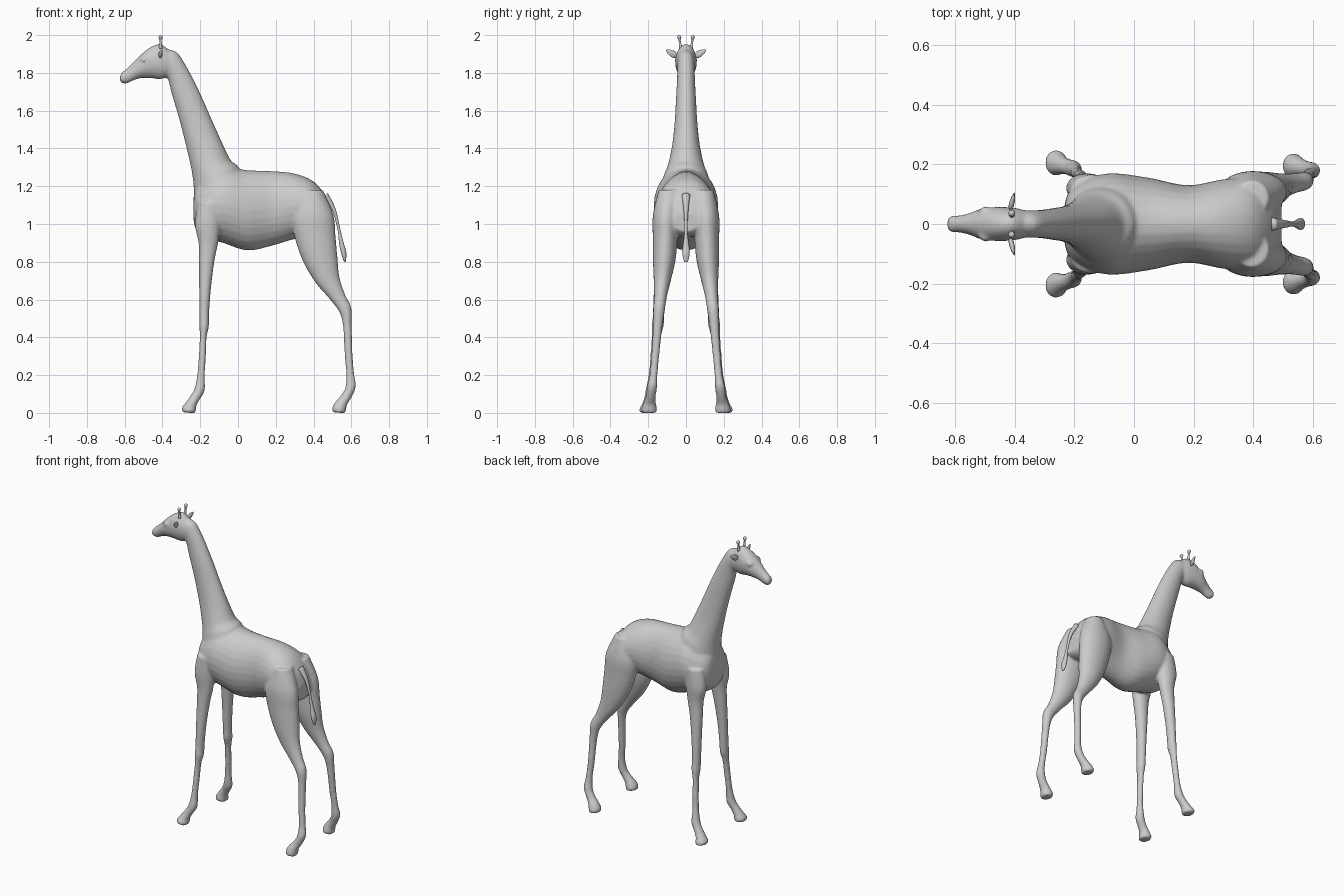
import bpy, bmesh, math
from mathutils import Vector, Matrix


def finish(name, bm):
    bmesh.ops.recalc_face_normals(bm, faces=bm.faces)
    me = bpy.data.meshes.new(name)
    bm.to_mesh(me)
    bm.free()
    for p in me.polygons:
        p.use_smooth = True
    ob = bpy.data.objects.new(name, me)
    bpy.context.collection.objects.link(ob)
    return ob


def spline(p0, p1, p2, p3, t):
    return [0.5 * (2 * b + (c - a) * t + (2 * a - 5 * b + 4 * c - d) * t * t
                   + (3 * b - a - 3 * c + d) * t ** 3)
            for a, b, c, d in zip(p0, p1, p2, p3)]


def loft(name, secs, side=1, n=28, sub=5):
    """Section: profile ends (ax, az) and (bx, bz), side offset y, half width w."""
    pts = [secs[0]] + list(secs) + [secs[-1]]
    rows = [spline(*pts[i:i + 4], k / sub) for i in range(len(secs) - 1) for k in range(sub)]
    rows.append(secs[-1])
    bm = bmesh.new()
    rings = []
    for ax, az, bx, bz, y, w in rows:
        ring = []
        for j in range(n):
            a = 2 * math.pi * j / n
            c, s = (1 + math.cos(a)) / 2, math.sin(a)
            ring.append(bm.verts.new((ax + (bx - ax) * c, side * (y + w * s), az + (bz - az) * c)))
        rings.append(ring)
    for r, q in zip(rings, rings[1:]):
        for j in range(n):
            k = (j + 1) % n
            bm.faces.new((r[j], r[k], q[k], q[j]))
    bm.faces.new(rings[0])
    bm.faces.new(rings[-1])
    return finish(name, bm)


def ball(name, loc, scale, rot=None, taper=0):
    bm = bmesh.new()
    bmesh.ops.create_uvsphere(bm, u_segments=20, v_segments=12, radius=1)
    for v in bm.verts:
        f = 1 - taper * v.co.z
        v.co = Vector((v.co.x * f * scale[0], v.co.y * f * scale[1], v.co.z * scale[2]))
    bm.transform(Matrix.Translation(loc) @ (rot or Matrix.Identity(4)))
    return finish(name, bm)


# Torso
parts = [loft("torso", [
    (-.235, 1.02, -.235, 1.14, 0, .05), (-.22, .965, -.22, 1.21, 0, .105),
    (-.17, .925, -.17, 1.26, 0, .145), (-.08, .90, -.08, 1.305, 0, .170),
    (.05, .860, .05, 1.285, 0, .155), (.18, .885, .18, 1.28, 0, .13),
    (.30, .92, .30, 1.267, 0, .15), (.40, .93, .40, 1.225, 0, .155),
    (.465, .94, .465, 1.145, 0, .12), (.495, .96, .495, 1.06, 0, .07)])]

# Neck
parts.append(loft("neck", [
    (-.235, 1.10, .04, 1.22, 0, .14), (-.235, 1.2, .0, 1.305, 0, .118),
    (-.247, 1.29, -.04, 1.34, 0, .095), (-.272, 1.4, -.088, 1.44, 0, .073),
    (-.302, 1.52, -.142, 1.56, 0, .06), (-.33, 1.62, -.19, 1.67, 0, .054),
    (-.354, 1.70, -.238, 1.77, 0, .049), (-.372, 1.77, -.285, 1.855, 0, .046),
    (-.40, 1.80, -.325, 1.91, 0, .045), (-.43, 1.83, -.375, 1.925, 0, .04)]))

# Head
parts.append(loft("head", [
    (-.345, 1.84, -.345, 1.90, 0, .02), (-.37, 1.785, -.36, 1.917, 0, .045),
    (-.41, 1.767, -.41, 1.952, 0, .055), (-.46, 1.772, -.46, 1.938, 0, .057),
    (-.51, 1.772, -.51, 1.90, 0, .052), (-.55, 1.762, -.555, 1.855, 0, .036),
    (-.59, 1.743, -.59, 1.822, 0, .028), (-.617, 1.748, -.613, 1.803, 0, .027),
    (-.626, 1.763, -.625, 1.785, 0, .013)]))

HIND = [
    (.34, 1.18, .45, 1.18, .085, .06), (.285, 1.05, .505, 1.05, .105, .07),
    (.30, .93, .517, .93, .11, .066), (.345, .80, .527, .82, .115, .06),
    (.41, .69, .537, .72, .125, .046), (.483, .605, .568, .625, .135, .034),
    (.538, .53, .599, .56, .143, .031), (.557, .45, .602, .46, .15, .025),
    (.565, .3, .607, .3, .163, .021), (.574, .2, .616, .2, .172, .021),
    (.567, .13, .624, .14, .18, .027), (.543, .09, .60, .08, .187, .026),
    (.513, .055, .578, .045, .193, .034), (.498, .025, .572, .015, .195, .042),
    (.502, .003, .567, -.001, .195, .039)]
FORE = [
    (-.21, 1.12, -.07, 1.12, .115, .05), (-.228, 1.0, -.09, 1.0, .12, .05),
    (-.209, .9, -.105, .9, .122, .042), (-.207, .8, -.125, .8, .128, .037),
    (-.206, .65, -.144, .65, .138, .033), (-.205, .52, -.153, .52, .145, .031),
    (-.205, .46, -.154, .46, .15, .032), (-.202, .4, -.166, .4, .158, .024),
    (-.208, .3, -.170, .3, .168, .021), (-.216, .2, -.176, .2, .177, .021),
    (-.230, .13, -.176, .12, .185, .028), (-.252, .09, -.20, .075, .193, .027),
    (-.281, .05, -.22, .04, .2, .034), (-.298, .025, -.223, .012, .205, .043),
    (-.292, .003, -.228, -.001, .205, .04)]
HORN = [
    (-.420, 1.93, -.400, 1.93, .028, .010), (-.416, 1.96, -.404, 1.96, .032, .006),
    (-.416, 1.975, -.404, 1.975, .034, .006), (-.421, 1.988, -.399, 1.988, .036, .011),
    (-.418, 1.996, -.402, 1.996, .036, .008), (-.412, 2.0, -.408, 2.0, .036, .002)]

# Paired legs, brows, ears and horns
for side, tag in ((1, "left"), (-1, "right")):
    parts.append(loft("hind_leg_" + tag, HIND, side))
    parts.append(loft("front_leg_" + tag, FORE, side))
    parts.append(ball("brow_" + tag, (-.495, side * .043, 1.872), (.026, .016, .018)))
    loft("horn_" + tag, HORN, side, n=16)
    ball("eye_" + tag, (-.497, side * .049, 1.866), (.011, .009, .010))
    axis = Vector((.012, side * .05, .03)).to_track_quat('Z', 'X').to_matrix().to_4x4()
    ball("ear_" + tag, (-.408, side * .076, 1.904), (.017, .017, .034), axis
         @ Matrix.Diagonal((1, .5, 1, 1)), taper=.35)

# Merge body parts into one smooth skin
bpy.ops.object.select_all(action='DESELECT')
for ob in parts:
    ob.select_set(True)
body = parts[0]
bpy.context.view_layer.objects.active = body
bpy.ops.object.join()
body.name = "body"
rm = body.modifiers.new("Remesh", 'REMESH')
rm.mode = 'VOXEL'
rm.voxel_size = .0075
rm.use_smooth_shade = True
sm = body.modifiers.new("Smooth", 'SMOOTH')
sm.factor = .5
sm.iterations = 6
bpy.ops.object.convert(target='MESH')

# Tail with tuft
loft("tail", [
    (.45, 1.14, .475, 1.165, 0, .022), (.497, 1.075, .515, 1.085, 0, .013),
    (.527, .97, .541, .975, 0, .008), (.535, .90, .558, .905, 0, .014),
    (.545, .85, .573, .85, 0, .02), (.557, .81, .571, .805, 0, .012),
    (.563, .80, .567, .798, 0, .003)], n=16)
